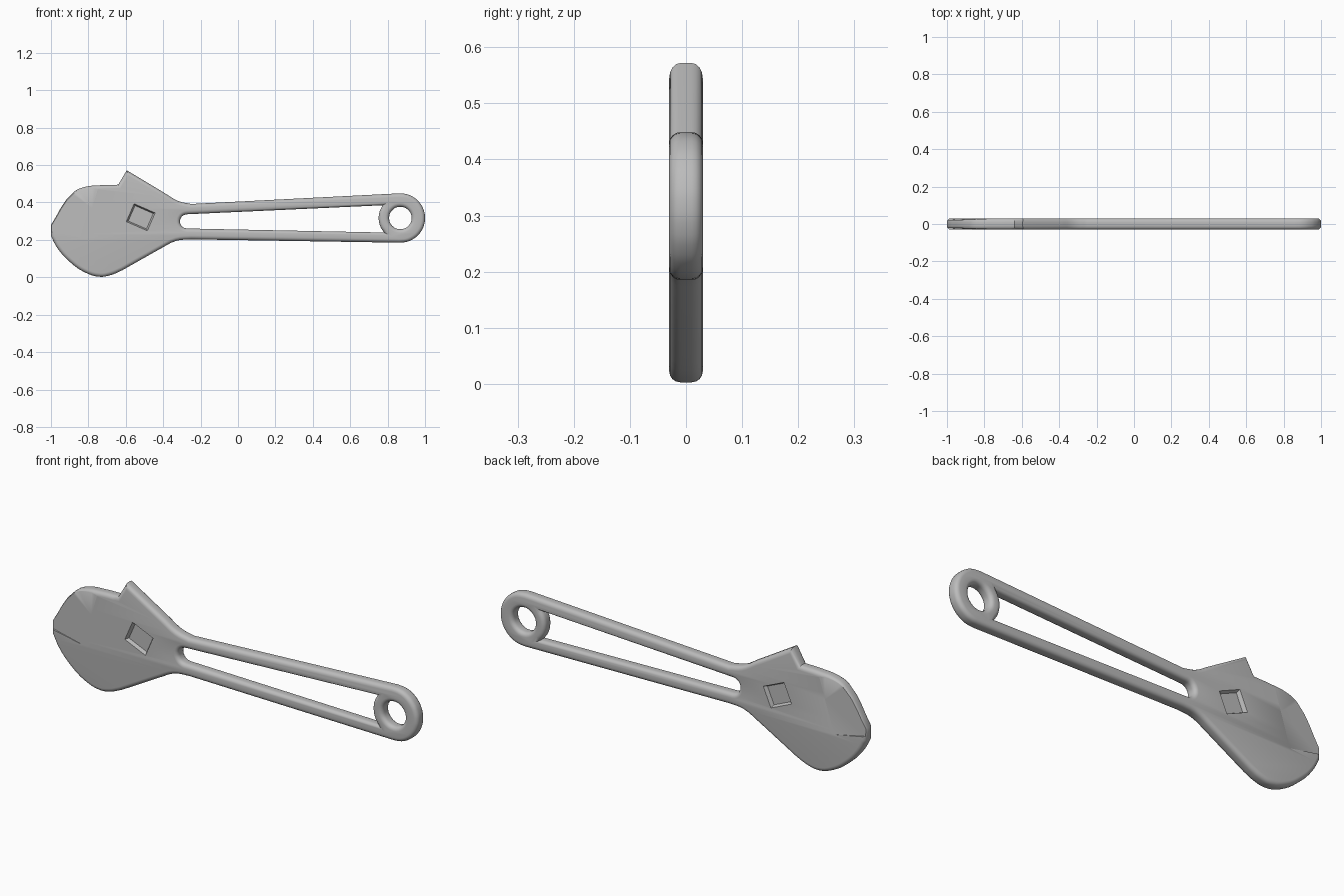
import bpy, bmesh, math
from mathutils import Matrix, Vector

if "Cube" in bpy.data.objects:
    bpy.data.objects.remove(bpy.data.objects["Cube"])

HALF = 0.03          # half thickness
ROUND = 0.02         # edge rounding
RING = (0.868, 0.317)

steel = bpy.data.materials.new("grey_steel")
steel.use_nodes = True
steel.diffuse_color = (0.5, 0.5, 0.5, 1)
steel.node_tree.nodes["Principled BSDF"].inputs["Base Color"].default_value = (0.5, 0.5, 0.5, 1)


def arc(center, radius, start, end, count):
    """Points along an arc, angles in degrees."""
    angles = [math.radians(start + (end - start) * i / (count - 1)) for i in range(count)]
    return [(center[0] + radius * math.cos(a), center[1] + radius * math.sin(a)) for a in angles]


def add_loop(curve, points, sharp=()):
    """Closed bezier loop; points listed in sharp get straight handles."""
    spline = curve.splines.new('BEZIER')
    spline.bezier_points.add(len(points) - 1)
    spline.use_cyclic_u = True
    spline.resolution_u = 4
    for i, (bp, p) in enumerate(zip(spline.bezier_points, points)):
        bp.co = (p[0], p[1], 0)
        bp.handle_left_type = bp.handle_right_type = 'VECTOR' if i in sharp else 'AUTO'


def evaluated_mesh(obj):
    bpy.context.view_layer.update()
    graph = bpy.context.evaluated_depsgraph_get()
    return bpy.data.meshes.new_from_object(obj.evaluated_get(graph))


def hull_cutter(name, corners):
    """Convex helper solid from its corner points."""
    bm = bmesh.new()
    for c in corners:
        bm.verts.new(c)
    bmesh.ops.convex_hull(bm, input=bm.verts)
    bmesh.ops.recalc_face_normals(bm, faces=bm.faces)
    mesh = bpy.data.meshes.new(name)
    bm.to_mesh(mesh)
    bm.free()
    obj = bpy.data.objects.new(name, mesh)
    obj.hide_render = True
    bpy.context.collection.objects.link(obj)
    return obj


# Body profile: head, handle edges and ring end, clockwise from the jaw
upper = [(-1.0, 0.28), (-0.88, 0.455), (-0.82, 0.483), (-0.74, 0.492), (-0.64, 0.495),
         (-0.595, 0.572), (-0.39, 0.449), (-0.32, 0.408), (-0.25, 0.392)]
end = arc(RING, 0.132, 93, -92, 11)
lower = [(-0.25, 0.203), (-0.33, 0.195), (-0.42, 0.15), (-0.62, 0.037), (-0.68, 0.012),
         (-0.74, 0.003), (-0.82, 0.027), (-0.90, 0.083), (-0.965, 0.155), (-1.0, 0.22)]
outline = upper + end + lower
first_lower = len(upper) + len(end)
sharp = {0, 4, 5, 6, len(upper) - 1, len(upper), first_lower - 1, first_lower,
         first_lower + 2, first_lower + 3, len(outline) - 1}

curve = bpy.data.curves.new("body_profile", 'CURVE')
curve.dimensions = '2D'
curve.fill_mode = 'BOTH'
curve.extrude = HALF - ROUND
curve.bevel_depth = ROUND
curve.bevel_resolution = 3
curve.offset = -ROUND
add_loop(curve, outline, sharp)

# Long handle slot, its wide end following the ring
slot = arc((-0.272, 0.299), 0.038, 270, 90, 7) + arc(RING, 0.116, 144, 222, 7)
add_loop(curve, slot, {0, 6, 7, 13})

# Hanging hole
add_loop(curve, arc(RING, 0.06, 0, 315, 8))

profile = bpy.data.objects.new("body_profile", curve)
bpy.context.collection.objects.link(profile)
mesh = evaluated_mesh(profile)
bpy.data.objects.remove(profile)

bm = bmesh.new()
bm.from_mesh(mesh)
bmesh.ops.remove_doubles(bm, verts=bm.verts, dist=0.0002)
bmesh.ops.transform(bm, matrix=Matrix.Rotation(math.pi / 2, 4, 'X'), verts=bm.verts)
bmesh.ops.recalc_face_normals(bm, faces=bm.faces)
bm.to_mesh(mesh)
bm.free()
body = bpy.data.objects.new("wrench_body", mesh)
bpy.context.collection.objects.link(body)

# Square drive recess and tapered jaw flat, on both faces
cutters = []
turn = Matrix.Rotation(math.radians(-23.5), 2)
jaw = [(-1.1, 0.262), (-0.83, 0.21), (-0.78, 0.37), (-0.71, 0.6), (-1.1, 0.6)]
for side in (-1, 1):
    square = []
    for sx, sz in ((-1, -1), (1, -1), (1, 1), (-1, 1)):
        for size, depth in ((0.053, 0.012), (0.066, 0.04)):
            p = turn @ Vector((sx * size, sz * size * 0.85))
            square.append((p.x - 0.52, side * depth, p.y + 0.321))
    cutters.append(hull_cutter("drive_recess_cutter", square))
    wedge = []
    for x, z in jaw:
        edge_x = -0.83 + (z - 0.21) * 0.31
        depth = max(0.0, edge_x - x) * 0.05
        wedge += [(x, side * (HALF - depth), z), (x, side * 0.05, z)]
    cutters.append(hull_cutter("jaw_flat_cutter", wedge))

for cutter in cutters:
    mod = body.modifiers.new(cutter.name, 'BOOLEAN')
    mod.operation = 'DIFFERENCE'
    mod.solver = 'EXACT'
    mod.object = cutter

final = evaluated_mesh(body)
body.modifiers.clear()
body.data = final
for cutter in cutters:
    bpy.data.objects.remove(cutter)

final.materials.clear()
final.materials.append(steel)
for poly in final.polygons:
    poly.material_index = 0

bpy.ops.object.select_all(action='DESELECT')
body.select_set(True)
bpy.context.view_layer.objects.active = body
bpy.ops.object.shade_smooth_by_angle(angle=math.radians(40))
